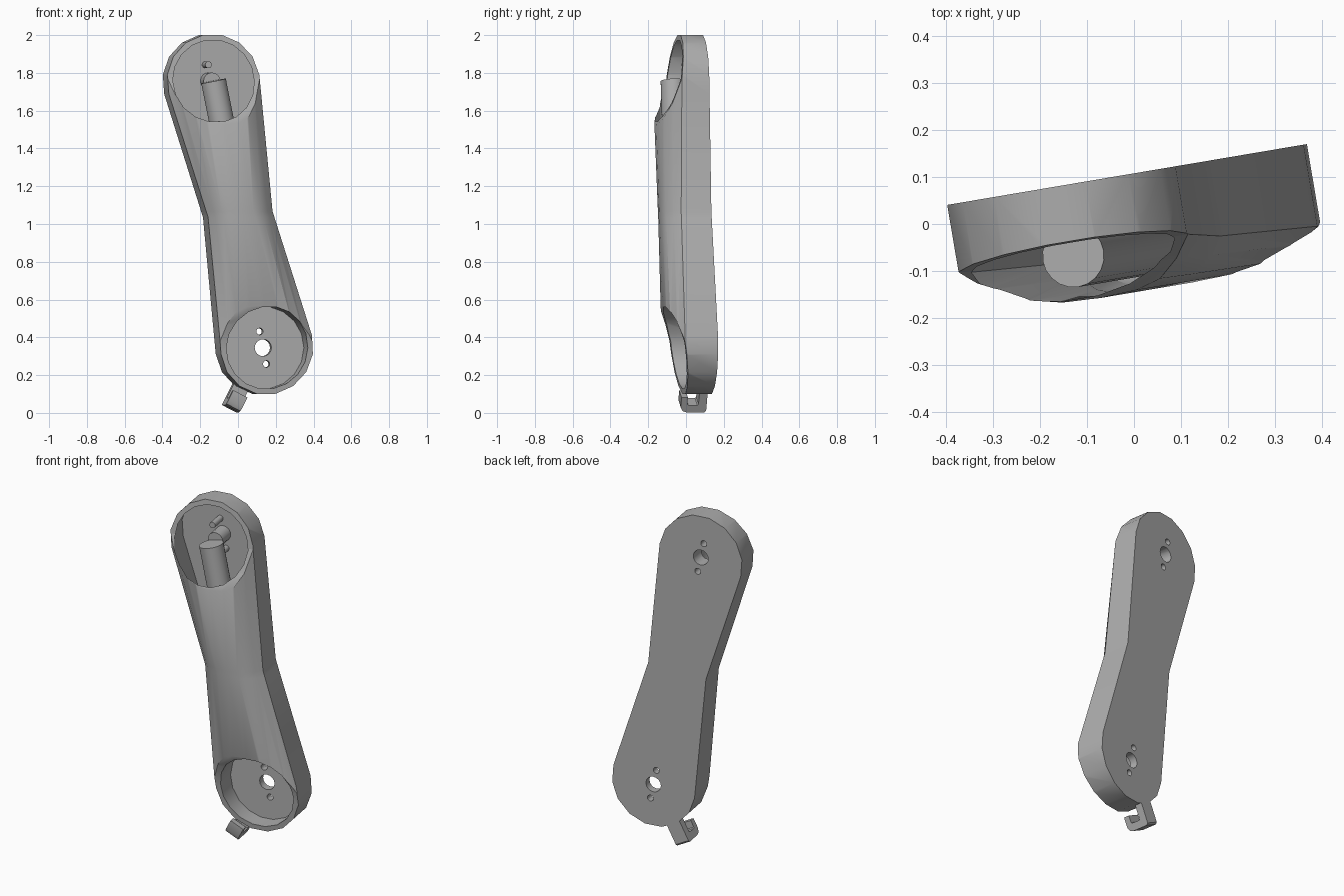
import bpy, bmesh, math
from mathutils import Matrix, Vector

if "Cube" in bpy.data.objects:
    bpy.data.objects.remove(bpy.data.objects["Cube"])

TURN = math.radians(9.6)                       # whole arm is turned about z
PLACE = Matrix.Translation((0, 0.108, 0)) @ Matrix.Rotation(TURN, 4, 'Z')
TOP, MID = (-0.157, 1.757), (-0.015, 1.051)    # top pivot and arm centre (u, z)
R = 0.249

mat = bpy.data.materials.new("grey_plastic")
mat.diffuse_color = (0.42, 0.42, 0.42, 1)
mat.use_nodes = True
mat.node_tree.nodes["Principled BSDF"].inputs["Base Color"].default_value = mat.diffuse_color


def flip(p):
    """Half turn about the arm centre."""
    return (2 * MID[0] - p[0], 2 * MID[1] - p[1])


BOTTOM = flip(TOP)


def make(name, bm):
    """Mesh object from local coordinates: x = across, -y = depth, z = up."""
    bmesh.ops.recalc_face_normals(bm, faces=bm.faces)
    bm.transform(PLACE)
    me = bpy.data.meshes.new(name)
    bm.to_mesh(me)
    bm.free()
    me.materials.append(mat)
    ob = bpy.data.objects.new(name, me)
    bpy.context.collection.objects.link(ob)
    return ob


def prism(name, ring, offset):
    """Closed solid from a ring of points swept along an offset."""
    bm = bmesh.new()
    face = bm.faces.new([bm.verts.new(p) for p in ring])
    ext = bmesh.ops.extrude_face_region(bm, geom=[face], use_keep_orig=True)
    verts = [g for g in ext["geom"] if isinstance(g, bmesh.types.BMVert)]
    bmesh.ops.translate(bm, verts=verts, vec=offset)
    return make(name, bm)


def rod(name, a, b, radius, sides):
    a, b = Vector(a), Vector(b)
    rot = (b - a).to_track_quat('Z', 'Y')
    ring = [a + rot @ Vector((radius * math.cos(t), radius * math.sin(t), 0))
            for t in (2 * math.pi * i / sides for i in range(sides))]
    return prism(name, ring, b - a)


def cut(ob, cutter):
    m = ob.modifiers.new("cut", 'BOOLEAN')
    m.operation, m.solver, m.object = 'DIFFERENCE', 'EXACT', cutter
    bpy.context.view_layer.objects.active = ob
    bpy.ops.object.modifier_apply(modifier=m.name)
    bpy.data.objects.remove(cutter, do_unlink=True)


def smooth(ob):
    bpy.ops.object.select_all(action='DESELECT')
    ob.select_set(True)
    bpy.context.view_layer.objects.active = ob
    bpy.ops.object.shade_smooth_by_angle(angle=math.radians(30))


# Arm outline: rounded ends, narrow waist
arc = []
for k in range(9):
    t = math.radians(7.75 + 23.5 * k)
    arc.append((TOP[0] + R * math.cos(t), round(TOP[1] + R * math.sin(t), 4)))
left = arc[4:] + [(-0.188, 1.035)] + [flip(p) for p in arc[:4]]
right = [flip(p) for p in reversed(left)]


def at(chain, z):
    """Outline position across the arm at height z."""
    for (u0, z0), (u1, z1) in zip(chain, chain[1:]):
        if z1 - 1e-5 <= z <= z0 + 1e-5:
            return u0 + (u1 - u0) * (z0 - z) / (z0 - z1)
    return chain[0][0] if z > chain[0][1] else chain[-1][0]


# Arm body: flat back, upright sides, arched front
ARCH = [(-1, 0), (-0.82, 0.42), (-0.6, 0.8), (-0.35, 0.96), (0, 1),
        (0.35, 0.96), (0.6, 0.8), (0.82, 0.42), (1, 0)]
bm = bmesh.new()
rows = []
for z in sorted({round(p[1], 3) for p in left + right}):
    a, b = at(left, z), at(right, z)
    c, h = (a + b) / 2, (b - a) / 2
    edge = 0.147 + (1.77 - z) * 0.0216
    pts = [(a, 0)] + [(c + h * t, edge + (0.25 - edge) * s) for t, s in ARCH] + [(b, 0)]
    rows.append([bm.verts.new((u, -d, z)) for u, d in pts])
n = len(rows[0])
for lo, hi in zip(rows, rows[1:]):
    for i in range(n):
        j = (i + 1) % n
        bm.faces.new((lo[i], lo[j], hi[j], hi[i]))
bm.faces.new(rows[0])
bm.faces.new(rows[-1])
bmesh.ops.triangulate(bm, faces=[f for f in bm.faces if len(f.verts) == 4])
body = make("arm_body", bm)

# Sloping cuts across the front of both ends
scoops = [
    [(2.1, 0.108), (2.0, 0.12), (1.77, 0.147), (1.64, 0.192), (1.51, 0.26), (1.51, 0.4), (2.1, 0.4)],
    [(0, 0.13), (0.1, 0.142), (0.38, 0.177), (0.47, 0.205), (0.59, 0.26), (0.59, 0.4), (0, 0.4)],
]
for prof in scoops:
    cut(body, prism("scoop_cutter", [(-0.8, -d, z) for z, d in prof], (1.6, 0, 0)))

# Round pockets with a pivot hole and two screw holes each
FLOOR = 0.045
for u, z in (TOP, BOTTOM):
    cut(body, rod("pocket_cutter", (u, -FLOOR, z), (u, -0.5, z), 0.219, 18))
    for du, dz, r in ((0, 0, 0.045), (-0.018, 0.086, 0.018), (0.018, -0.086, 0.018)):
        cut(body, rod("hole_cutter", (u + du, 0.1, z + dz), (u + du, -0.1, z + dz), r, 16))

# Cable channel joining the pockets
cut(body, rod("channel_cutter", (TOP[0], -0.152, TOP[1]),
              (BOTTOM[0], -0.152, BOTTOM[1]), 0.067, 20))
smooth(body)

# Cable hook under the lower end: J profile as (depth, distance along the hook)
hook = [(0, -0.03), (0, 0.128), (0.01, 0.138), (0.105, 0.138), (0.127, 0.13), (0.138, 0.108),
        (0.138, 0.05), (0.104, 0.05), (0.104, 0.09), (0.098, 0.096), (0.05, 0.096),
        (0.044, 0.09), (0.044, -0.03)]
down = Vector((-0.455, 0, -0.89))
side = Vector((0.89, 0, -0.455))
base = Vector((0.013, 0, 0.145)) - side * 0.0425
clip = prism("cable_hook", [base + down * s + Vector((0, -d, 0)) for d, s in hook], side * 0.085)
smooth(clip)
